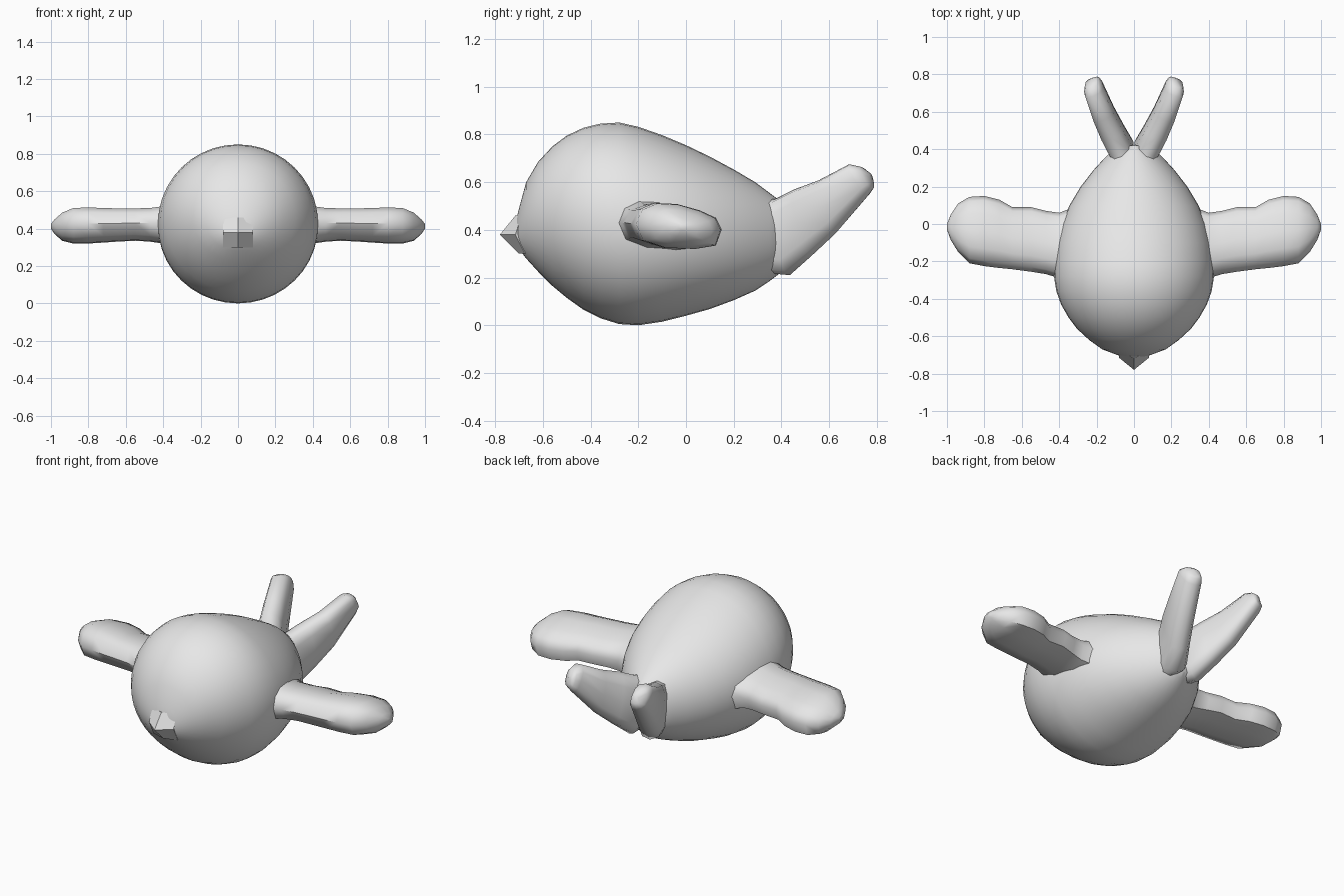
import bpy, bmesh, math
from mathutils import Vector

grey = bpy.data.materials.new("plain grey")
grey.diffuse_color = (0.8, 0.8, 0.8, 1)


def finish(name, bm, angle, mirror=False):
    """Turn a bmesh into a named, shaded object."""
    bmesh.ops.recalc_face_normals(bm, faces=bm.faces)
    mesh = bpy.data.meshes.new(name)
    bm.to_mesh(mesh)
    bm.free()
    mesh.materials.append(grey)
    obj = bpy.data.objects.new(name, mesh)
    bpy.context.collection.objects.link(obj)
    if mirror:
        obj.modifiers.new("mirror", 'MIRROR').use_axis[0] = True
    bpy.ops.object.select_all(action='DESELECT')
    obj.select_set(True)
    bpy.context.view_layer.objects.active = obj
    bpy.ops.object.shade_smooth_by_angle(angle=math.radians(angle))
    return obj


def loft(name, rings, section, angle=50, mirror=False):
    """Skin rings of (centre, axis a, axis b) that share one unit section."""
    bm = bmesh.new()
    loops = []
    for c, a, b in rings:
        c, a, b = Vector(c), Vector(a), Vector(b)
        loops.append([bm.verts.new(c + a * u + b * v) for u, v in section])
    n = len(section)
    for p, q in zip(loops, loops[1:]):
        for i in range(n):
            j = (i + 1) % n
            bm.faces.new((p[i], p[j], q[j], q[i]))
    bm.faces.new(loops[0])
    bm.faces.new(loops[-1])
    return finish(name, bm, angle, mirror)


def oval(n, power=1.0):
    """Unit circle; power below 1 makes it squarer."""
    pts = []
    for i in range(n):
        t = 2 * math.pi * i / n
        c, s = math.cos(t), math.sin(t)
        pts.append((math.copysign(abs(c) ** power, c), math.copysign(abs(s) ** power, s)))
    return pts


# Plump egg-shaped body: y, half width, bottom z, top z
profile = [
    (-0.715, 0.04, 0.345, 0.43), (-0.70, 0.09, 0.32, 0.49), (-0.67, 0.17, 0.28, 0.60),
    (-0.62, 0.24, 0.225, 0.685), (-0.56, 0.305, 0.165, 0.75), (-0.50, 0.35, 0.115, 0.795),
    (-0.43, 0.39, 0.065, 0.828), (-0.36, 0.415, 0.03, 0.845), (-0.28, 0.428, 0.005, 0.85),
    (-0.20, 0.428, 0.0, 0.832), (-0.10, 0.415, 0.015, 0.797), (0.0, 0.388, 0.04, 0.755),
    (0.10, 0.345, 0.068, 0.707), (0.20, 0.285, 0.105, 0.653), (0.29, 0.215, 0.145, 0.60),
    (0.35, 0.16, 0.185, 0.555), (0.39, 0.12, 0.215, 0.525), (0.42, 0.07, 0.24, 0.50),
]
loft("body", [((0, y, (lo + hi) / 2), (w, 0, 0), (0, 0, (hi - lo) / 2))
              for y, w, lo, hi in profile], oval(40))

# Wings: thick at the leading edge; x, front y, back y, bottom z, top z
section = [(-1, 0.1), (-0.85, 0.72), (-0.5, 1), (0, 0.95), (0.5, 0.68), (0.87, 0.35),
           (1, -0.15), (0.87, -0.85), (0.4, -1), (-0.3, -0.95), (-0.82, -0.62)]
stations = [
    (0.30, -0.31, 0.10, 0.29, 0.54), (0.40, -0.29, 0.06, 0.32, 0.52),
    (0.47, -0.268, 0.07, 0.33, 0.51), (0.55, -0.255, 0.09, 0.335, 0.508),
    (0.65, -0.242, 0.09, 0.33, 0.508), (0.72, -0.235, 0.13, 0.325, 0.51),
    (0.80, -0.225, 0.15, 0.32, 0.513), (0.88, -0.21, 0.145, 0.32, 0.51),
    (0.94, -0.15, 0.11, 0.335, 0.485), (0.98, -0.085, 0.05, 0.37, 0.45),
    (1.0, -0.03, 0.0, 0.40, 0.425),
]
loft("wing", [((x, (f + b) / 2, (lo + hi) / 2), (0, (b - f) / 2, 0), (0, 0, (hi - lo) / 2))
              for x, f, b, lo, hi in stations], section, mirror=True)

# Forked tail: two upswept fins that narrow toward the tip
loft("tail_fin", [
    ((0.055, 0.30, 0.37), (0.055, -0.02, 0), (0, 0.03, -0.15)),
    ((0.068, 0.405, 0.37), (0.066, -0.032, 0), (0, 0.03, -0.16)),
    ((0.115, 0.49, 0.43), (0.064, -0.027, 0), (0, 0.035, -0.14)),
    ((0.163, 0.59, 0.495), (0.060, -0.022, 0), (0, 0.035, -0.112)),
    ((0.216, 0.724, 0.61), (0.051, -0.018, 0), (0, 0.040, -0.065)),
    ((0.222, 0.758, 0.618), (0.040, -0.014, 0), (0, 0.024, -0.046)),
    ((0.214, 0.778, 0.615), (0.018, -0.006, 0), (0, 0.006, -0.022)),
], oval(12, 0.75), mirror=True)

# Small faceted beak: a 2 x 2 patch with its centre pulled forward
bm = bmesh.new()
depth = {0.46: (-0.69, -0.715), 0.38: (-0.715, -0.78), 0.30: (-0.675, -0.70)}
grid = [[bm.verts.new((x, side if x else mid, z)) for x in (-0.08, 0, 0.08)]
        for z, (side, mid) in depth.items()]
rim = [grid[0][0], grid[0][1], grid[0][2], grid[1][2],
       grid[2][2], grid[2][1], grid[2][0], grid[1][0]]
for r in range(2):
    for c in range(2):
        bm.faces.new((grid[r][c], grid[r][c + 1], grid[r + 1][c + 1], grid[r + 1][c]))
back = bm.verts.new((0, -0.55, 0.38))
for i in range(8):
    bm.faces.new((rim[i], rim[(i + 1) % 8], back))
finish("beak", bm, 15)
